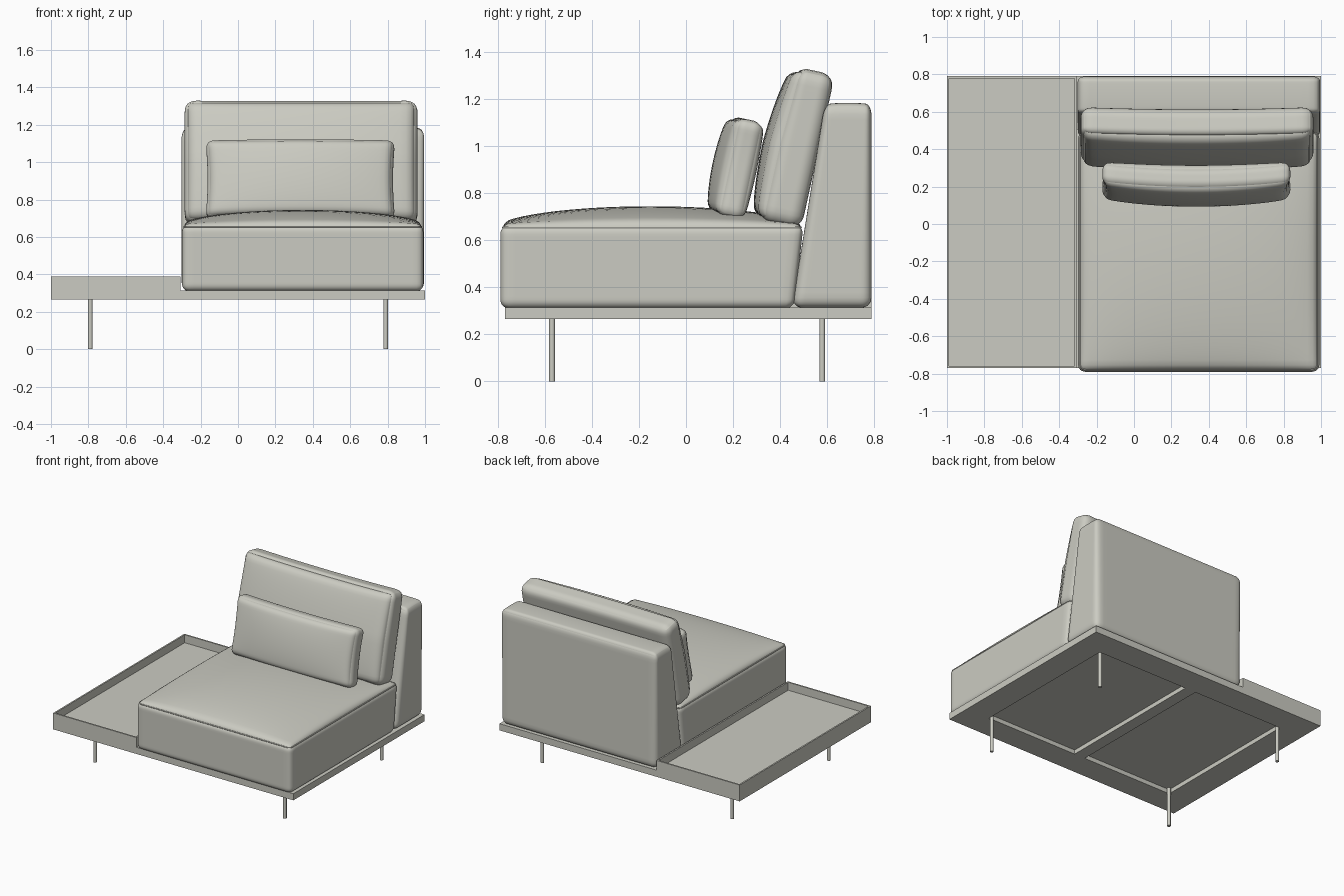
import bpy, bmesh, math
from mathutils import Vector, Matrix

if "Cube" in bpy.data.objects:
    bpy.data.objects.remove(bpy.data.objects["Cube"])


def material(name, rgb):
    m = bpy.data.materials.new(name)
    m.diffuse_color = (*rgb, 1)
    m.use_nodes = True
    m.node_tree.nodes["Principled BSDF"].inputs["Base Color"].default_value = m.diffuse_color
    return m


GREY = material("warm grey", (0.6, 0.6, 0.54))


def finish(name, bm, smooth=None):
    bmesh.ops.recalc_face_normals(bm, faces=bm.faces)
    me = bpy.data.meshes.new(name)
    bm.to_mesh(me)
    bm.free()
    me.materials.append(GREY)
    ob = bpy.data.objects.new(name, me)
    bpy.context.collection.objects.link(ob)
    bpy.ops.object.select_all(action='DESELECT')
    ob.select_set(True)
    bpy.context.view_layer.objects.active = ob
    if smooth:
        bpy.ops.object.shade_smooth_by_angle(angle=math.radians(smooth))
    return ob


def box_bm(lo, hi):
    bm = bmesh.new()
    bmesh.ops.create_cube(bm, size=1)
    for v in bm.verts:
        v.co = Vector([(a + b) / 2 + c * (b - a) for a, b, c in zip(lo, hi, v.co)])
    return bm


def soft_block(name, half, r, centre, tilt=0, shape=None, cuts=27):
    """Rounded block; shape(u, v, w, p) bulges it in local space, then it is tilted back."""
    bm = bmesh.new()
    bmesh.ops.create_cube(bm, size=2)
    bmesh.ops.subdivide_edges(bm, edges=bm.edges[:], cuts=cuts, use_grid_fill=True)
    rot = Matrix.Rotation(-math.radians(tilt), 3, 'X')
    for vert in bm.verts:
        # crowd the grid towards the edges so the rounding is fine
        q = Vector([math.sin(max(-1, min(1, c)) * math.pi / 2) for c in vert.co])
        p = Vector([c * h for c, h in zip(q, half)])
        core = Vector([max(r - h, min(h - r, c)) for c, h in zip(p, half)])
        d = p - core
        if d.length > 1e-7:
            p = core + d.normalized() * r
        if shape:
            shape(q.x, q.y, q.z, p)
        vert.co = rot @ p + Vector(centre)
    return finish(name, bm, 60)


def dome(a, k):
    return max(0.0, 1 - a * a) ** k


# Platform with two shallow recesses in the underside
platform = finish("platform", box_bm((-1, -0.77, 0.265), (1, 0.79, 0.315)))
for x0, x1 in ((-0.803, -0.05), (0.04, 0.803)):
    cutter = finish("recess_cutter", box_bm((x0, -0.583, 0.2), (x1, 0.593, 0.297)))
    cutter.hide_render = True
    mod = platform.modifiers.new("recess", 'BOOLEAN')
    mod.operation, mod.solver, mod.object = 'DIFFERENCE', 'EXACT', cutter
    bpy.context.view_layer.objects.active = platform
    bpy.ops.object.modifier_apply(modifier=mod.name)
    bpy.data.objects.remove(cutter)

# Side tray: box with an inset, sunken top
bm = box_bm((-1, -0.77, 0.315), (-0.308, 0.79, 0.388))
bm.normal_update()
top = max(bm.faces, key=lambda f: f.calc_center_median().z)
bmesh.ops.inset_region(bm, faces=[top], thickness=0.016)
sunk = bmesh.ops.extrude_face_region(bm, geom=[top])
bmesh.ops.translate(bm, vec=(0, 0, -0.06),
                    verts=[g for g in sunk["geom"] if isinstance(g, bmesh.types.BMVert)])
if top.is_valid:
    bmesh.ops.delete(bm, geom=[top], context='FACES_ONLY')
finish("side_tray", bm)

# Four slim round legs
for xn, x in (("left", -0.79), ("right", 0.79)):
    for yn, y in (("front", -0.57), ("back", 0.58)):
        bm = bmesh.new()
        bmesh.ops.create_cone(bm, cap_ends=True, segments=20, radius1=0.0125, radius2=0.0125,
                              depth=0.299, matrix=Matrix.Translation((x, y, 0.1495)))
        finish(f"{yn}_{xn}_leg", bm, 40)


# Seat with a crowned top and leaning rear face
def seat_shape(u, v, w, p):
    if w > 0:
        p.z += 0.08 * dome(u, 0.55) * dome(v, 0.6) * w ** 8
    if v > 0:
        p.y += 0.02 * w * v


soft_block("seat", (0.645, 0.635, 0.1775), 0.038, (0.346, -0.155, 0.4875), shape=seat_shape)

# Piping around the top edge of the seat
cu = bpy.data.curves.new("seat_piping", 'CURVE')
cu.dimensions, cu.bevel_depth, cu.bevel_resolution = '3D', 0.004, 2
pts = []
for i, (sx, sy) in enumerate(((1, 1), (-1, 1), (-1, -1), (1, -1))):
    for k in range(5):
        a = math.radians(90 * i + 22.5 * k)
        pts.append((0.346 + sx * 0.607 + 0.027 * math.cos(a),
                    -0.155 + sy * 0.597 + 0.027 * math.sin(a) + (0.02 if sy > 0 else 0),
                    0.655))
sp = cu.splines.new('POLY')
sp.points.add(len(pts) - 1)
for pt, co in zip(sp.points, pts):
    pt.co = (*co, 1)
sp.use_cyclic_u = True
cu.materials.append(GREY)
bpy.context.collection.objects.link(bpy.data.objects.new("seat_piping", cu))


# Backrest: upright rear face, front face leaning back
def backrest_shape(u, v, w, p):
    t = (p.z + 0.434) / 0.868
    depth = 0.34 - 0.14 * t
    p.y = 0.17 - (0.17 - p.y) / 0.34 * depth
    p.z += 0.008 * dome(v, 0.6) * max(0, w) ** 8


soft_block("backrest", (0.648, 0.17, 0.432), 0.045, (0.347, 0.62, 0.745), shape=backrest_shape)


# Large back cushion, bulging forward
def back_cushion_shape(u, v, w, p):
    if v < 0:
        p.y -= 0.045 * dome(u, 0.35) * dome(w, 0.5) * -v
        p.y += 0.02 * max(0, w) * -v
    p.y += 0.012 * u * u
    p.z -= 0.008 * dome(u, 0.5) * max(0, w) ** 4


soft_block("back_cushion", (0.622, 0.092, 0.338), 0.06, (0.337, 0.4625, 0.998), 12.4,
           back_cushion_shape)


# Small lumbar cushion, puffed both ways and bowed at the ends
def lumbar_shape(u, v, w, p):
    p.y += 0.032 * v * dome(u, 0.5) * dome(w, 0.6)
    p.y += 0.03 * u * u - 0.012
    p.x *= 1 - 0.022 * dome(w, 1)


soft_block("lumbar_cushion", (0.507, 0.06, 0.212), 0.045, (0.333, 0.215, 0.908), 12,
           lumbar_shape)
